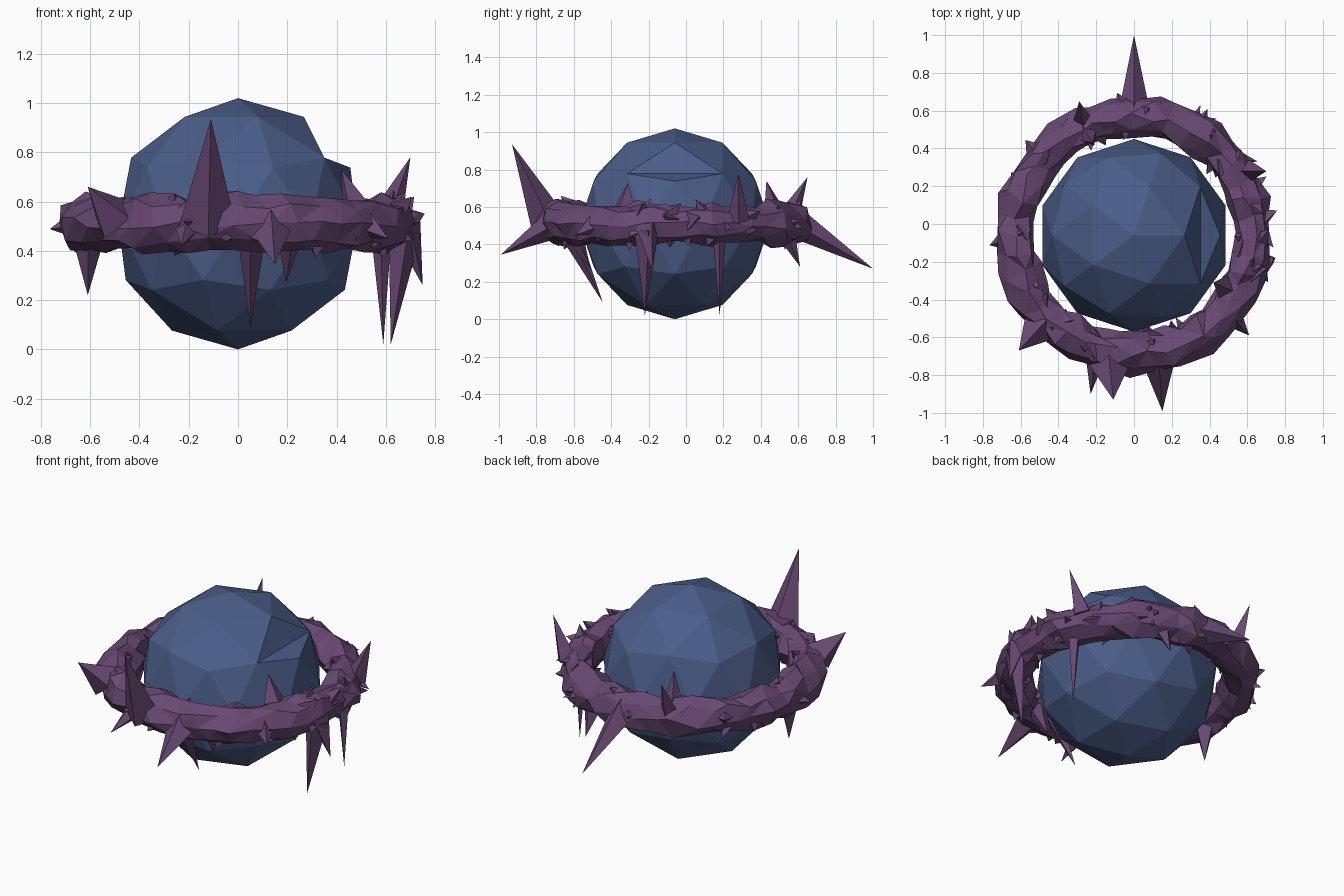
import bpy, bmesh, math, random
from mathutils import Vector

if "Cube" in bpy.data.objects:
    bpy.data.objects.remove(bpy.data.objects["Cube"])

random.seed(7)
CENTRE = Vector((0, -0.06, 0.51))


def material(name, rgb):
    m = bpy.data.materials.new(name)
    m.diffuse_color = (*rgb, 1)
    m.use_nodes = True
    m.node_tree.nodes["Principled BSDF"].inputs["Base Color"].default_value = m.diffuse_color
    return m


def finish(bm, name, mat):
    me = bpy.data.meshes.new(name)
    bmesh.ops.recalc_face_normals(bm, faces=bm.faces)
    bm.to_mesh(me)
    bm.free()
    me.materials.append(mat)
    ob = bpy.data.objects.new(name, me)
    bpy.context.collection.objects.link(ob)
    return ob


def spike(bm, base, tip, radius, sides=4):
    """Faceted thorn from a base point to a tip."""
    base, tip = Vector(base), Vector(tip)
    rot = (tip - base).to_track_quat('Z', 'Y')
    ring = []
    for i in range(sides):
        a = math.tau * i / sides
        r = radius * random.uniform(0.85, 1.15)
        ring.append(bm.verts.new(base + rot @ Vector((r * math.cos(a), r * math.sin(a), 0))))
    top = bm.verts.new(tip)
    for i in range(sides):
        bm.faces.new((ring[i], ring[(i + 1) % sides], top))
    bm.faces.new(ring[::-1])


# Planet: faceted ball with one flipped edge making a small dent on the upper right
bm = bmesh.new()
bmesh.ops.create_icosphere(bm, subdivisions=2, radius=0.51)
near = lambda p: min(bm.verts, key=lambda v: (v.co - Vector(p)).length)
dent = bm.edges.get((near((0.268, 0, 0.434)), near((0.456, 0, 0.228))))
if dent:
    bmesh.ops.rotate_edges(bm, edges=[dent], use_ccw=False)
bmesh.ops.translate(bm, verts=bm.verts, vec=CENTRE)
finish(bm, "planet", material("planet_blue", (0.07, 0.11, 0.25)))

# Rocky ring: jittered low-poly tube
bm = bmesh.new()
SEG, SIDE, MAJOR = 40, 8, 0.63
rows = []
for i in range(SEG):
    row = []
    swell = random.uniform(0.9, 1.08)
    for j in range(SIDE):
        a = math.tau * (i + random.uniform(-0.3, 0.3)) / SEG
        b = math.tau * (j + random.uniform(-0.3, 0.3)) / SIDE
        k = swell * random.uniform(0.8, 1.1)
        r = MAJOR + 0.112 * k * math.cos(b)
        row.append(bm.verts.new(CENTRE + Vector((r * math.cos(a), r * math.sin(a),
                                                 0.115 * k * math.sin(b)))))
    rows.append(row)
for i in range(SEG):
    p, q = rows[i], rows[(i + 1) % SEG]
    for j in range(SIDE):
        n = (j + 1) % SIDE
        bm.faces.new((p[j], q[j], q[n], p[n]))
bmesh.ops.triangulate(bm, faces=bm.faces[:])

# Small shards scattered over the ring
for _ in range(75):
    a, b = random.uniform(0, math.tau), random.uniform(0, math.tau)
    out = Vector((math.cos(a), math.sin(a), 0))
    d = out * math.cos(b) + Vector((0, 0, math.sin(b)))
    side = Vector((-out.y, out.x, 0)) * random.uniform(-0.07, 0.07)
    mid = CENTRE + out * MAJOR
    spike(bm, mid + d * 0.06, mid + d * random.uniform(0.11, 0.145) + side,
          random.uniform(0.04, 0.06), random.choice((3, 4)))

# Long thorns: base, tip, base radius
for base, tip, r in [
    ((-0.13, -0.73, 0.50), (-0.11, -0.93, 0.935), 0.11),
    ((0.05, -0.63, 0.48), (0.05, -0.445, 0.09), 0.06),
    ((0.21, -0.60, 0.46), (0.195, -0.51, 0.27), 0.05),
    ((-0.61, -0.12, 0.46), (-0.61, -0.12, 0.22), 0.07),
    ((0.68, -0.21, 0.48), (0.62, -0.22, 0.02), 0.07),
    ((0.68, -0.20, 0.50), (0.75, -0.18, 0.26), 0.07),
    ((0.58, 0.18, 0.48), (0.59, 0.18, 0.02), 0.04),
    ((0.61, 0.28, 0.53), (0.70, 0.28, 0.78), 0.065),
    ((0.0, 0.58, 0.51), (0.0, 1.0, 0.27), 0.085),
    ((0.13, -0.70, 0.51), (0.15, -0.99, 0.345), 0.085),
    ((-0.20, -0.70, 0.50), (-0.23, -0.90, 0.42), 0.06),
    ((-0.50, -0.55, 0.53), (-0.61, -0.67, 0.66), 0.09),
    ((0.50, -0.47, 0.51), (0.61, -0.59, 0.45), 0.07),
    ((-0.27, 0.54, 0.54), (-0.29, 0.65, 0.76), 0.06),
    ((0.49, -0.34, 0.54), (0.42, -0.31, 0.73), 0.08),
    ((-0.25, 0.48, 0.54), (-0.22, 0.43, 0.74), 0.07),
    ((0.25, 0.53, 0.47), (0.25, 0.61, 0.28), 0.06),
    ((0.33, 0.48, 0.52), (0.39, 0.61, 0.52), 0.06),
]:
    spike(bm, base, tip, r)

finish(bm, "rocky_ring", material("ring_purple", (0.14, 0.065, 0.17)))
